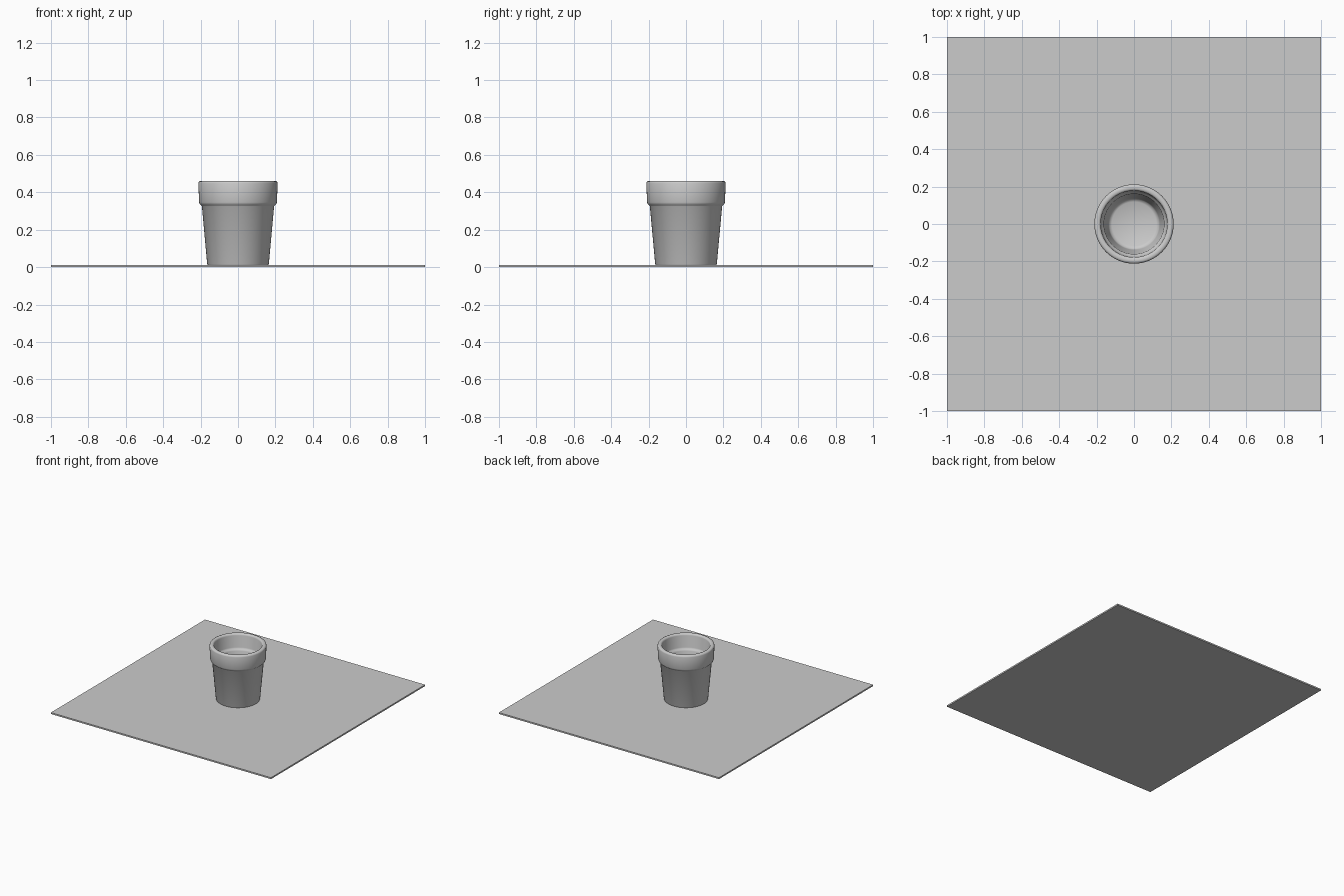
import bpy
import bmesh
from math import radians, tau
from mathutils import Matrix, Vector

cube = bpy.data.objects.get("Cube")
if cube:
    bpy.data.objects.remove(cube, do_unlink=True)

grey = bpy.data.materials.new("plain grey")
grey.use_nodes = True
COLOUR = (0.6, 0.6, 0.6, 1)
grey.diffuse_color = COLOUR
grey.node_tree.nodes["Principled BSDF"].inputs["Base Color"].default_value = COLOUR


def add_object(name, bm):
    """Turn a bmesh into a linked object with the grey material."""
    mesh = bpy.data.meshes.new(name)
    bmesh.ops.recalc_face_normals(bm, faces=bm.faces)
    bm.to_mesh(mesh)
    bm.free()
    obj = bpy.data.objects.new(name, mesh)
    obj.data.materials.append(grey)
    bpy.context.collection.objects.link(obj)
    return obj


# Thin square ground slab
THICK = 0.012
bm = bmesh.new()
bmesh.ops.create_cube(bm, size=1, matrix=Matrix.Translation((0, 0, THICK / 2))
                      @ Matrix.Diagonal((2, 2, THICK, 1)))
add_object("base_slab", bm)

# Pot wall as (radius, height): outside upwards, over the lip, inside downwards
profile = [
    (0, 0.008), (0.16, 0.008), (0.165, 0.018),
    (0.193, 0.325), (0.198, 0.331), (0.205, 0.337), (0.208, 0.346),
    (0.212, 0.448), (0.209, 0.457), (0.202, 0.461),
    (0.188, 0.461), (0.181, 0.457), (0.178, 0.448),
    (0.175, 0.352), (0.172, 0.343), (0.165, 0.337), (0.161, 0.328),
    (0.138, 0.07), (0.132, 0.055), (0.118, 0.048), (0, 0.045),
]
bm = bmesh.new()
verts = [bm.verts.new((r, 0, z)) for r, z in profile]
edges = [bm.edges.new(pair) for pair in zip(verts, verts[1:])]
bmesh.ops.spin(bm, geom=verts + edges, cent=Vector(), axis=(0, 0, 1),
               angle=tau, steps=64)
bmesh.ops.remove_doubles(bm, verts=bm.verts, dist=0.0005)
pot = add_object("flower_pot", bm)

# Smooth shading with crisp edges kept
bpy.ops.object.select_all(action="DESELECT")
pot.select_set(True)
bpy.context.view_layer.objects.active = pot
bpy.ops.object.shade_smooth_by_angle(angle=radians(50))
